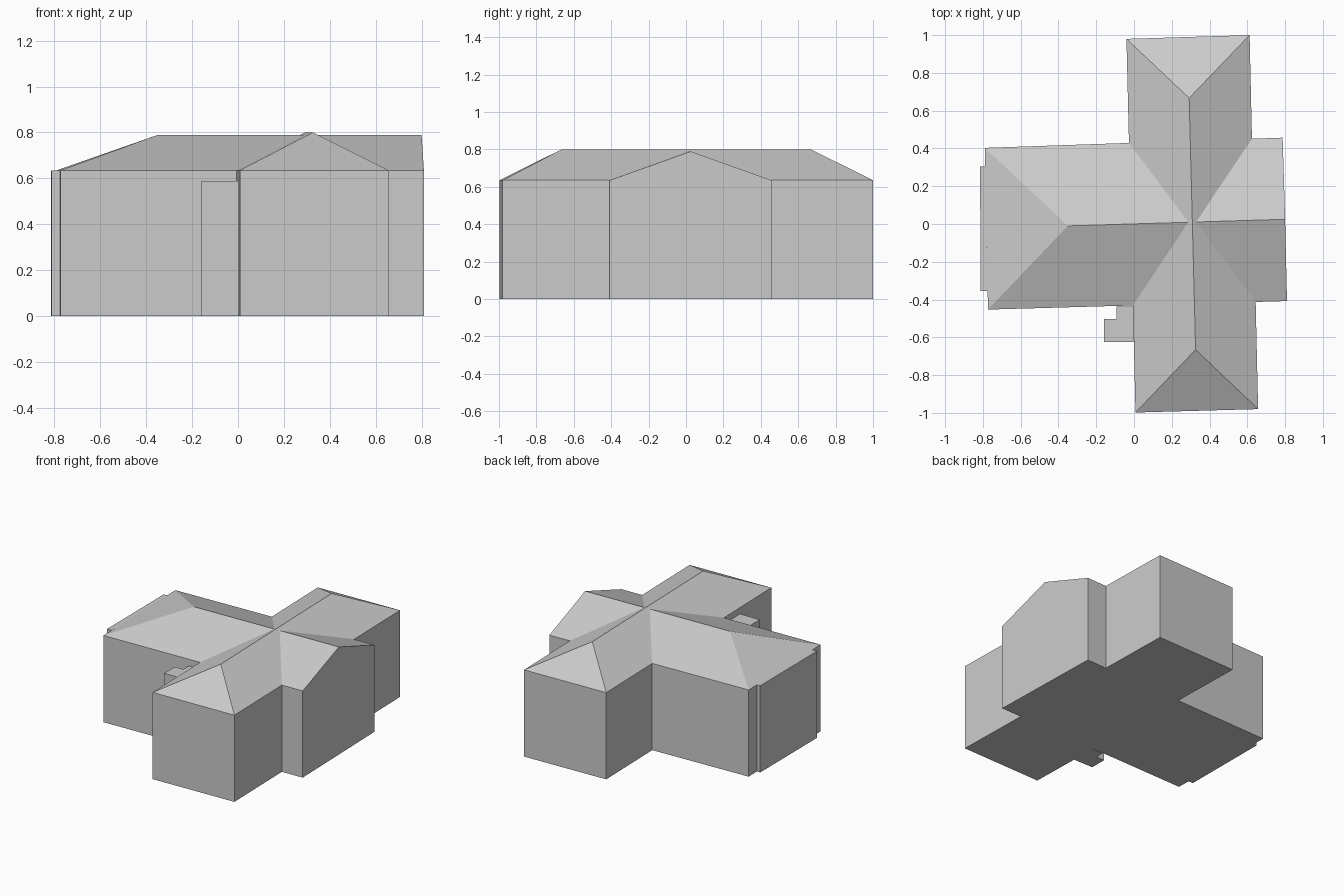
import bpy, bmesh

if "Cube" in bpy.data.objects:
    bpy.data.objects.remove(bpy.data.objects["Cube"])

EAVE = 0.635


def make_object(name, verts, faces):
    bm = bmesh.new()
    vs = [bm.verts.new(v) for v in verts]
    for f in faces:
        bm.faces.new([vs[i] for i in f])
    bmesh.ops.recalc_face_normals(bm, faces=bm.faces[:])
    mesh = bpy.data.meshes.new(name)
    bm.to_mesh(mesh)
    bm.free()
    obj = bpy.data.objects.new(name, mesh)
    bpy.context.collection.objects.link(obj)
    return obj


def prism(name, outline, height):
    n = len(outline)
    verts = [(x, y, z) for z in (0, height) for x, y in outline]
    faces = [range(n), range(n, 2 * n)]
    faces += [(i, (i + 1) % n, (i + 1) % n + n, i + n) for i in range(n)]
    return make_object(name, verts, faces)


def roofed_wing(name, corners, ridge, top):
    """Walls plus roof; corners 0-1 sit under ridge[0], corners 2-3 under ridge[1]."""
    verts = [(x, y, z) for z in (0, EAVE) for x, y in corners]
    verts += [(x, y, top) for x, y in ridge]
    faces = [(0, 1, 2, 3)]
    faces += [(i, (i + 1) % 4, (i + 1) % 4 + 4, i + 4) for i in range(4)]
    faces += [(4, 5, 8), (6, 7, 9), (5, 6, 9), (5, 9, 8), (7, 4, 8), (7, 8, 9)]
    return make_object(name, verts, faces)


# Long wing with a hip at both ends
house = roofed_wing("house_body",
                    [(0.008, -0.998), (0.657, -0.98), (0.612, 1.0), (-0.04, 0.98)],
                    [(0.326, -0.665), (0.292, 0.667)], 0.80)

# Cross wing: hip on the left, gable on the right
cross = roofed_wing("cross_wing",
                    [(-0.79, 0.403), (-0.773, -0.453), (0.81, -0.408), (0.787, 0.457)],
                    [(-0.35, -0.01), (0.80, 0.025)], 0.789)

# Merge the two wings so the roofs meet in clean valleys
mod = house.modifiers.new("merge_wings", 'BOOLEAN')
mod.operation = 'UNION'
mod.solver = 'EXACT'
mod.object = cross
bpy.context.view_layer.objects.active = house
house.select_set(True)
bpy.ops.object.modifier_apply(modifier=mod.name)
bpy.data.objects.remove(cross, do_unlink=True)

# Shallow bay on the left end wall
prism("end_bay", [(-0.815, 0.305), (-0.812, -0.355), (-0.775, -0.355), (-0.788, 0.305)], EAVE)

# Small flat-roofed annex in the front left corner
prism("corner_annex", [(-0.16, -0.625), (0.0, -0.625), (-0.004, -0.438),
                       (-0.092, -0.438), (-0.092, -0.502), (-0.16, -0.502)], 0.588)
